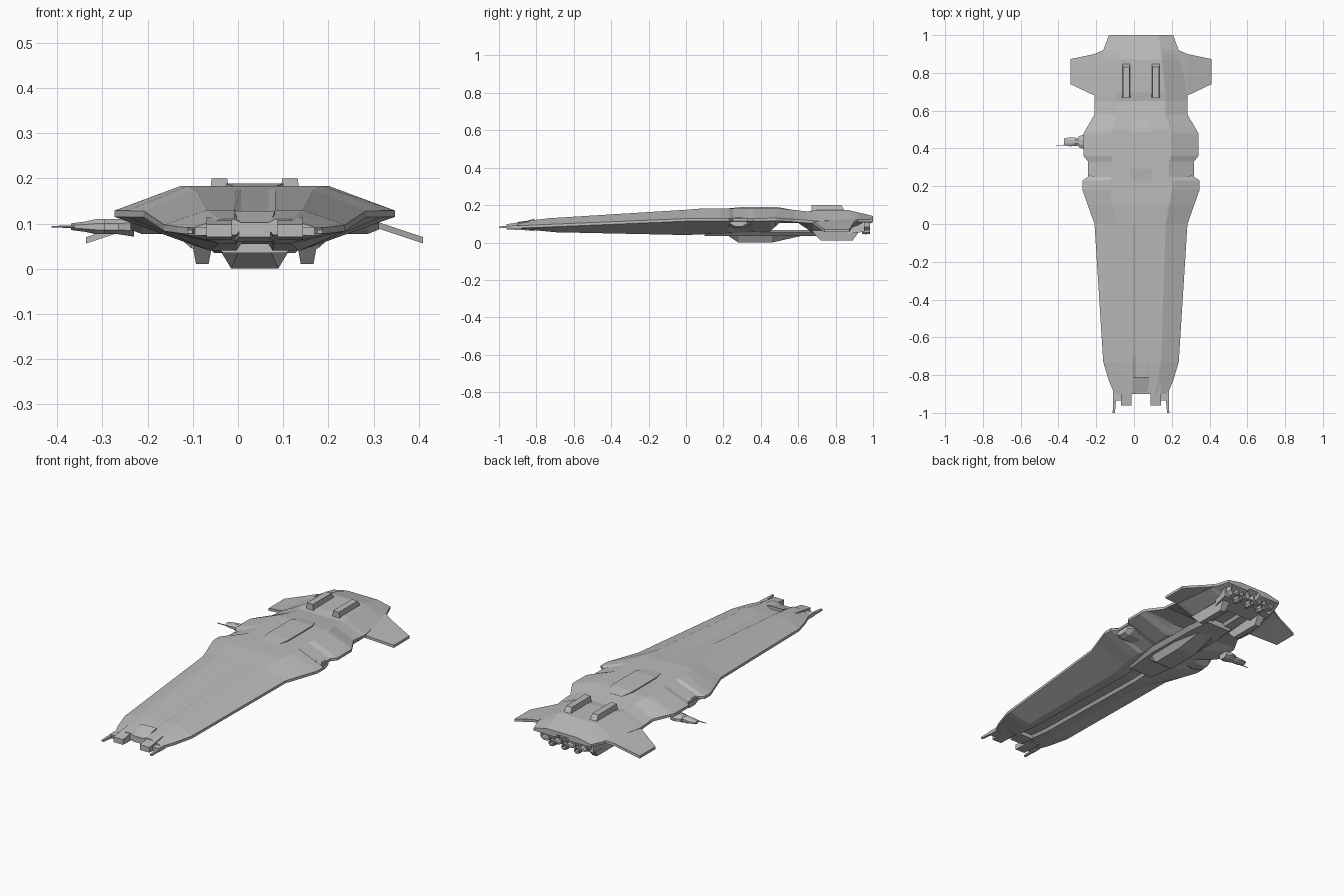
import bpy, bmesh, math

if "Cube" in bpy.data.objects:
    bpy.data.objects.remove(bpy.data.objects["Cube"])

AXIS = .037  # the hull's own centre line; the side gun shifts the bounds

grey = bpy.data.materials.new("hull grey")
grey.use_nodes = True
grey.diffuse_color = (.5, .5, .5, 1)
shader = grey.node_tree.nodes["Principled BSDF"]
shader.inputs["Base Color"].default_value = grey.diffuse_color


def loft(name, rings):
    """Skin equal closed rings, cap both ends and add the flat-shaded part."""
    bm = bmesh.new()
    loops = [[bm.verts.new(point) for point in ring] for ring in rings]
    for near, far in zip(loops, loops[1:]):
        for i in range(len(near)):
            bm.faces.new((near[i - 1], near[i], far[i], far[i - 1]))
    bm.faces.new(loops[0])
    bm.faces.new(loops[-1])
    bmesh.ops.recalc_face_normals(bm, faces=bm.faces)
    mesh = bpy.data.meshes.new(name)
    bm.to_mesh(mesh)
    bm.free()
    mesh.materials.append(grey)
    part = bpy.data.objects.new(name, mesh)
    part.location.x = AXIS
    bpy.context.collection.objects.link(part)


def both_sides(name, rings):
    """Add a part on the left and its mirror image on the right."""
    for side, sign in (("left", 1), ("right", -1)):
        loft(f"{side}_{name}", [[(sign * x, y, z) for x, y, z in ring] for ring in rings])


def mirrored(y, half):
    """Close a half profile of (x, z) points across the centre."""
    return [(x, y, z) for x, z in half] + [(-x, y, z) for x, z in reversed(half)]


def upright(y, left, right, low, high):
    """Rectangle across the ship."""
    return [(left, y, low), (right, y, low), (right, y, high), (left, y, high)]


def level(z, x, half, front, back):
    """Rectangle parallel to the deck."""
    return [(x - half, front, z), (x + half, front, z), (x + half, back, z), (x - half, back, z)]


def octagon(radius_a, radius_b):
    """Flat-topped octagon as offset pairs."""
    angles = [(i + .5) * math.pi / 4 for i in range(8)]
    return [(radius_a * math.cos(a), radius_b * math.sin(a)) for a in angles]


def sample(curve, y):
    """Straight-line reading of a (y, value) curve."""
    for (start, low), (end, high) in zip(curve, curve[1:]):
        if y <= end:
            return low + (high - low) * (y - start) / (end - start)


# Main hull: plan outline, deck height, rim height and keel height along y
outline = [(-.9, .14), (-.83, .17), (-.73, .2), (0, .246), (.18, .31), (.23, .31),
           (.25, .28), (.33, .28), (.36, .304), (.48, .304), (.58, .246), (.68, .246),
           (.92, .2), (1, .17)]
deck = [(-.9, .11), (-.73, .13), (0, .175), (.1, .183), (.5, .183), (.65, .166),
        (.7, .173), (.87, .173), (1, .142)]
rim = [(-.9, .09), (0, .128), (.5, .13), (.7, .115), (1, .125)]
keel = [(-.9, .075), (-.7, .055), (0, .04), (.45, .06), (.5, .105), (.6, .105),
        (.68, .05), (.9, .06), (1, .11)]
stations = sorted({y for curve in (outline, deck, rim, keel) for y, value in curve})
hull = []
for y in stations:
    width, top, edge, bottom = [sample(curve, y) for curve in (outline, deck, rim, keel)]
    groove = .008 if y < 0 else 0
    hull.append(mirrored(y, [
        (.03, top - groove), (.045, top), (width * .53, top), (width, edge),
        (width, edge - .014), (width * .4, bottom), (.04, bottom), (.03, bottom + .015)]))
loft("hull", hull)

# Forked bow: outer prongs with thin tips, inner teeth and a recessed nose block
both_sides("bow_prong", [upright(y, .107, .147, .073, .092) for y in (-.88, -.935)])
both_sides("bow_prong_tip", [upright(-.93, .132, .147, .075, .09),
                             upright(-1, .138, .15, .078, .086)])
both_sides("bow_tooth", [upright(-.84, .05, .107, .065, .115),
                         upright(-.96, .05, .107, .07, .098)])
loft("nose_block", [upright(-.81, -.045, .045, .06, .128),
                    upright(-.9, -.035, .035, .07, .1)])

# Swept, drooping stern wings
wing = []
for x, front, back, z in ((.2, .68, .92, .125), (.246, .68, .9, .112), (.373, .74, .873, .07)):
    under = z - .014
    wing.append([(x, front, z), (x, back, z), (x, back, under), (x, front, under)])
both_sides("wing", wing)

# Dorsal hatch with chamfered ends
loft("dorsal_hatch", [upright(y, -half, half, .16, top) for y, half, top in (
    (.22, .045, .182), (.29, .064, .189), (.49, .064, .189), (.55, .04, .178))])

# Tapered fins above and below the stern
both_sides("dorsal_fin", [level(.15, .078, .024, .67, .86), level(.2, .078, .017, .67, .83)])
both_sides("ventral_fin", [level(.065, .116, .024, .67, .93), level(.01, .116, .014, .72, .89)])

# Lower spine under the open gap amidships, with the belly pod beneath it
loft("lower_spine", [mirrored(y, [(half, .066), (half + .02, .055), (half, .035)])
                     for y, half in ((.1, .07), (.3, .09), (.6, .085), (.72, .07))])
loft("belly_pod", [mirrored(y, [(half + .03, .05), (half, bottom)])
                   for y, half, bottom in ((.22, .035, .04), (.28, .052, 0),
                                           (.46, .052, 0), (.62, .04, .036))])

# Side pods filling the rim notches
both_sides("side_pod", [
    [(x, .28 + a * size, .11 + b * size) for a, b in octagon(.07, .036)]
    for x, size in ((.1, 1), (.25, 1), (.275, .7))])

# Engine housing with two rows of hollow nozzles
loft("engine_housing", [upright(.86, -.14, .14, .045, .13),
                        upright(.955, -.155, .155, .058, .13)])


def nozzle_row(name, count, z, radius):
    for i in range(count):
        x = (i - (count - 1) / 2) * .076
        loft(f"{name}_{i + 1}", [
            [(x + a, y, z + b) for a, b in octagon(radius * flare, radius * flare)]
            for y, flare in ((.94, .8), (.96, 1), (.985, .85), (.985, .6), (.96, .5))])


nozzle_row("engine_nozzle", 4, .095, .034)
nozzle_row("lower_nozzle", 3, .062, .02)


def gun_part(name, y, stages):
    """Octagonal part of the side gun; stages are (x, half depth, half height)."""
    loft(name, [[(x - AXIS, y + a, .093 + b) for a, b in octagon(depth, height)]
                for x, depth, height in stages])


# Side gun on the right rim
gun_part("gun_mount", .435, [(-.23, .03, .024), (-.265, .042, .018), (-.295, .03, .018)])
gun_part("gun_body", .435, [(-.28, .02, .018), (-.315, .024, .018), (-.34, .026, .012),
                            (-.37, .02, .008)])
gun_part("gun_barrel", .417, [(-.36, .003, .003), (-.413, .002, .002)])
